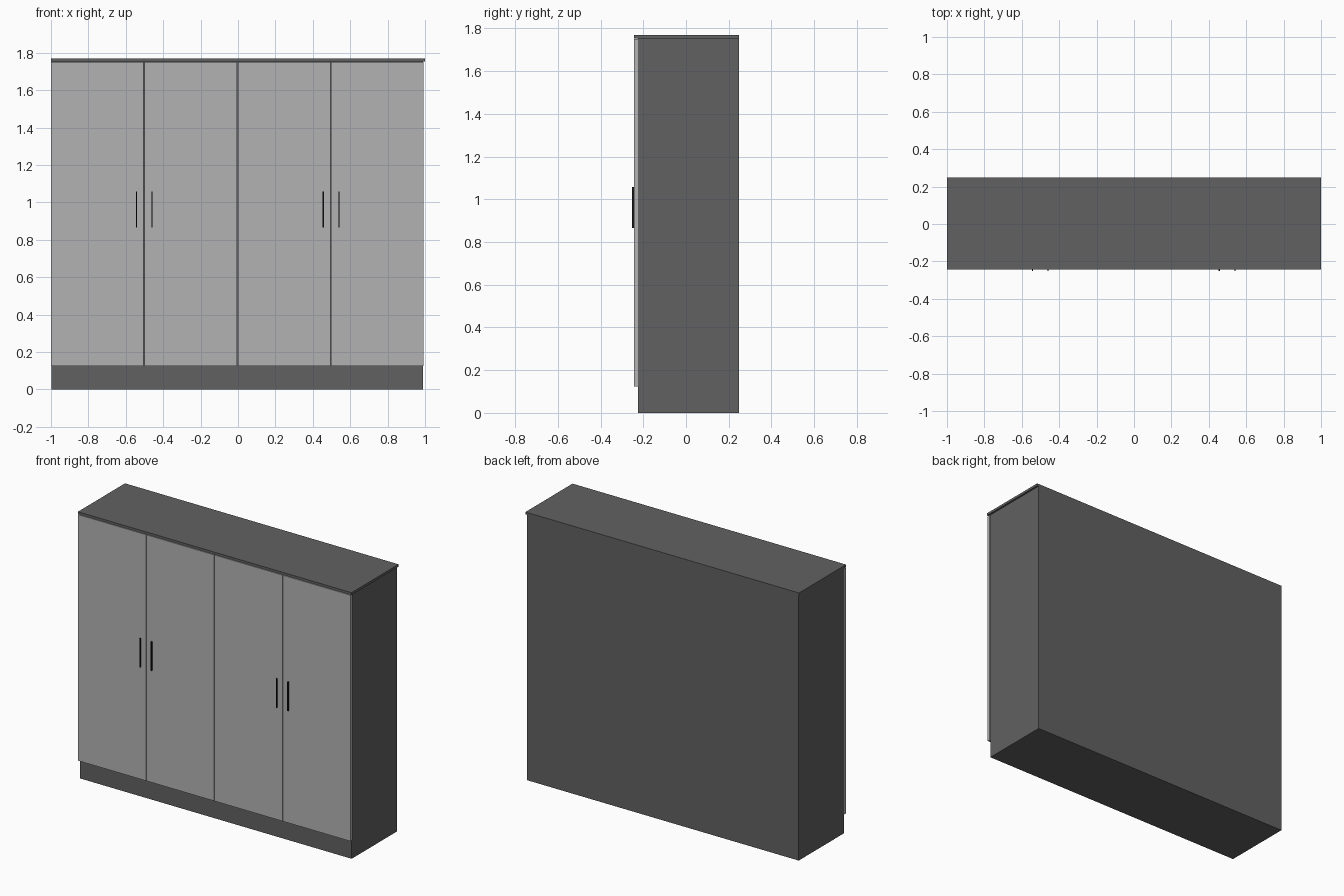
import bpy

if "Cube" in bpy.data.objects:
    bpy.data.objects.remove(bpy.data.objects["Cube"])

BACK, BODY_FRONT, DOOR_FRONT = 0.248, -0.224, -0.243
DOOR_BOTTOM, TOP_UNDER, TOP = 0.124, 1.753, 1.769


def material(name, value):
    mat = bpy.data.materials.new(name)
    mat.diffuse_color = (value, value, value, 1)
    mat.use_nodes = True
    mat.node_tree.nodes["Principled BSDF"].inputs["Base Color"].default_value = mat.diffuse_color
    return mat


def box(name, x, y, z, mat):
    """Box from (min, max) ranges on each axis."""
    mid = [(a + b) / 2 for a, b in (x, y, z)]
    bpy.ops.mesh.primitive_cube_add(size=1, location=mid)
    ob = bpy.context.object
    ob.name = name
    ob.scale = [b - a for a, b in (x, y, z)]
    bpy.ops.object.transform_apply(location=False, rotation=False, scale=True)
    ob.data.materials.append(mat)
    return ob


dark = material("dark_board", 0.12)
light = material("door_grey", 0.45)
black = material("handle_black", 0.01)

# Carcass, which also forms the recessed plinth below the doors
box("carcass", (-0.998, 0.988), (BODY_FRONT, BACK), (0, TOP_UNDER), dark)

# Top board, overhanging as far as the door faces
box("top_board", (-1, 1), (DOOR_FRONT, BACK), (TOP_UNDER, TOP), dark)

# Four doors with narrow gaps between them
for i in range(4):
    left = -1 + i * 0.499
    box(f"door_{i + 1}", (left + 0.001, left + 0.496),
        (DOOR_FRONT, BODY_FRONT), (DOOR_BOTTOM, TOP_UNDER - 0.003), light)

# Slim bar handles, paired beside the outer door joints
for i, x in enumerate((-0.542, -0.459, 0.456, 0.539)):
    box(f"handle_{i + 1}", (x - 0.003, x + 0.003),
        (-0.252, DOOR_FRONT), (0.866, 1.058), black)
